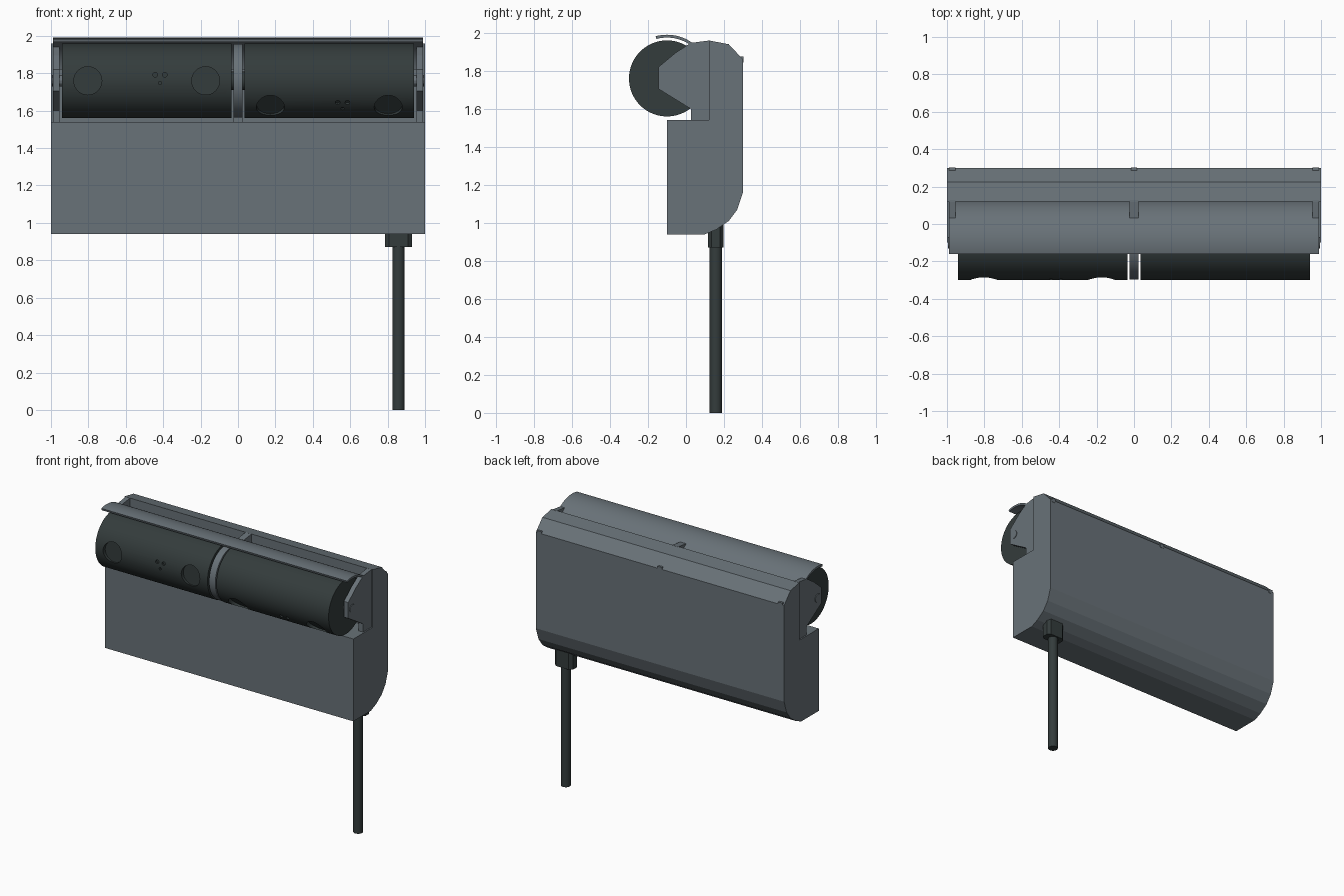
import bpy, bmesh
from math import sin, cos, radians, pi
from mathutils import Matrix, Vector

cube = bpy.data.objects.get("Cube")
if cube:
    bpy.data.objects.remove(cube)


def material(name, color):
    m = bpy.data.materials.new(name)
    m.use_nodes = True
    m.diffuse_color = color
    m.node_tree.nodes["Principled BSDF"].inputs["Base Color"].default_value = color
    return m


grey = material("slate grey", (0.14, 0.168, 0.188, 1))
dark = material("dark green grey", (0.034, 0.045, 0.045, 1))

AXIS_Y, AXIS_Z, RADIUS = -0.1, 1.76, 0.2


def finish(name, bm, mat, smooth=False):
    bmesh.ops.recalc_face_normals(bm, faces=bm.faces)
    mesh = bpy.data.meshes.new(name)
    bm.to_mesh(mesh)
    bm.free()
    obj = bpy.data.objects.new(name, mesh)
    bpy.context.collection.objects.link(obj)
    mesh.materials.append(mat)
    if smooth:
        smooth_edges(obj)
    return obj


def smooth_edges(obj):
    bpy.ops.object.select_all(action="DESELECT")
    obj.select_set(True)
    bpy.context.view_layer.objects.active = obj
    bpy.ops.object.shade_smooth_by_angle(angle=radians(30))


def prism(name, profile, x0, x1, mat, smooth=False):
    """Extrude a (y, z) outline along x."""
    bm = bmesh.new()
    face = bm.faces.new([bm.verts.new((x0, y, z)) for y, z in profile])
    out = bmesh.ops.extrude_face_region(bm, geom=[face])
    moved = [v for v in out["geom"] if isinstance(v, bmesh.types.BMVert)]
    bmesh.ops.translate(bm, verts=moved, vec=(x1 - x0, 0, 0))
    return finish(name, bm, mat, smooth)


def arc(radius, start, end, steps):
    """Points around the drum axis, angles measured from +y towards +z."""
    angles = [radians(start + (end - start) * i / steps) for i in range(steps + 1)]
    return [(AXIS_Y + radius * cos(a), AXIS_Z + radius * sin(a)) for a in angles]


def box(name, low, high, mat):
    return prism(name, [(low[1], low[2]), (high[1], low[2]), (high[1], high[2]),
                        (low[1], high[2])], low[0], high[0], mat)


# Housing with a chamfered back and a front ledge
prism("housing", [(-0.1, 0.94), (0.1, 0.94), (0.16, 0.965), (0.225, 1.01),
                  (0.27, 1.07), (0.3, 1.16), (0.3, 1.86), (0.225, 1.94),
                  (0.12, 1.96), (0.12, 1.54), (-0.1, 1.54)], -1, 1, grey)

# Brackets holding the drums, and their pivots
bracket = [(0.125, 1.54), (0.025, 1.54), (0.025, 1.6), (-0.145, 1.705),
           (-0.145, 1.82), (-0.055, 1.895), (0.025, 1.947), (0.125, 1.96)]
for side, label in ((1, "left"), (-1, "right")):
    prism(label + "_bracket", bracket, side * 0.955, side * 0.99, grey)
    prism(label + "_pivot", arc(0.03, 0, 330, 11), side * 0.93, side * 0.994, grey)
prism("centre_bracket", bracket, -0.024, 0.024, grey)
prism("centre_disc", arc(RADIUS - 0.003, 0, 354, 59), -0.025, 0.025, grey, True)
prism("drum_shaft", arc(0.05, 0, 345, 23), -0.05, 0.05, dark, True)

# Small clips on the back edge
for x, label in ((-0.972, "right"), (0, "centre"), (0.972, "left")):
    box(label + "_clip", (x - 0.017, 0.27, 1.845), (x + 0.017, 0.302, 1.875), grey)

# Curved visor over the drums
prism("visor", arc(0.23, 16, 105, 24) + arc(0.215, 105, 16, 24), -0.99, 0.99, grey, True)


# Drums with round outlets and a group of small holes
def drum(name, x0, x1, tilt):
    obj = prism(name, arc(RADIUS, 0, 356.25, 95), x0, x1, dark)
    middle = (x0 + x1) / 2
    bm = bmesh.new()
    holes = [(-0.315, 0, 0.075, 0.275), (0.315, 0, 0.075, 0.275),
             (0.045, 0.032, 0.013, 0.285), (0.097, 0.032, 0.013, 0.285),
             (0.071, -0.012, 0.009, 0.285)]
    for dx, dz, r, floor in holes:
        depth = 0.1
        local = Vector((middle + dx, -(floor + AXIS_Y) - depth / 2, dz))
        place = (Matrix.Translation((0, AXIS_Y, AXIS_Z))
                 @ Matrix.Rotation(tilt, 4, "X")
                 @ Matrix.Translation(local) @ Matrix.Rotation(pi / 2, 4, "X"))
        bmesh.ops.create_cone(bm, cap_ends=True, segments=32 if r > 0.05 else 12,
                              radius1=r, radius2=r, depth=depth, matrix=place)
    cutter = finish(name + "_cutter", bm, dark)
    cutter.hide_render = True
    mod = obj.modifiers.new("outlets", "BOOLEAN")
    mod.operation, mod.solver, mod.object = "DIFFERENCE", "EXACT", cutter
    bpy.context.view_layer.objects.active = obj
    bpy.ops.object.modifier_apply(modifier=mod.name)
    bpy.data.objects.remove(cutter)
    smooth_edges(obj)


drum("right_drum", -0.94, -0.036, 0)
drum("left_drum", 0.036, 0.94, radians(45))

# Cable and its chamfered gland
def upright(name, outline, z0, z1, smooth):
    bm = bmesh.new()
    face = bm.faces.new([bm.verts.new((x, y, z0)) for x, y in outline])
    out = bmesh.ops.extrude_face_region(bm, geom=[face])
    moved = [v for v in out["geom"] if isinstance(v, bmesh.types.BMVert)]
    bmesh.ops.translate(bm, verts=moved, vec=(0, 0, z1 - z0))
    return finish(name, bm, dark, smooth)


CABLE_X, CABLE_Y = 0.858, 0.157
ring = [2 * pi * i / 24 for i in range(24)]
upright("cable", [(CABLE_X + 0.033 * cos(a), CABLE_Y + 0.033 * sin(a)) for a in ring],
        0, 0.95, True)
corners = [(0.073, 0.022), (0.05, 0.04), (-0.05, 0.04), (-0.073, 0.022),
           (-0.073, -0.022), (-0.05, -0.04), (0.05, -0.04), (0.073, -0.022)]
upright("cable_gland", [(CABLE_X + x, CABLE_Y + y) for x, y in corners], 0.87, 1.0, False)
